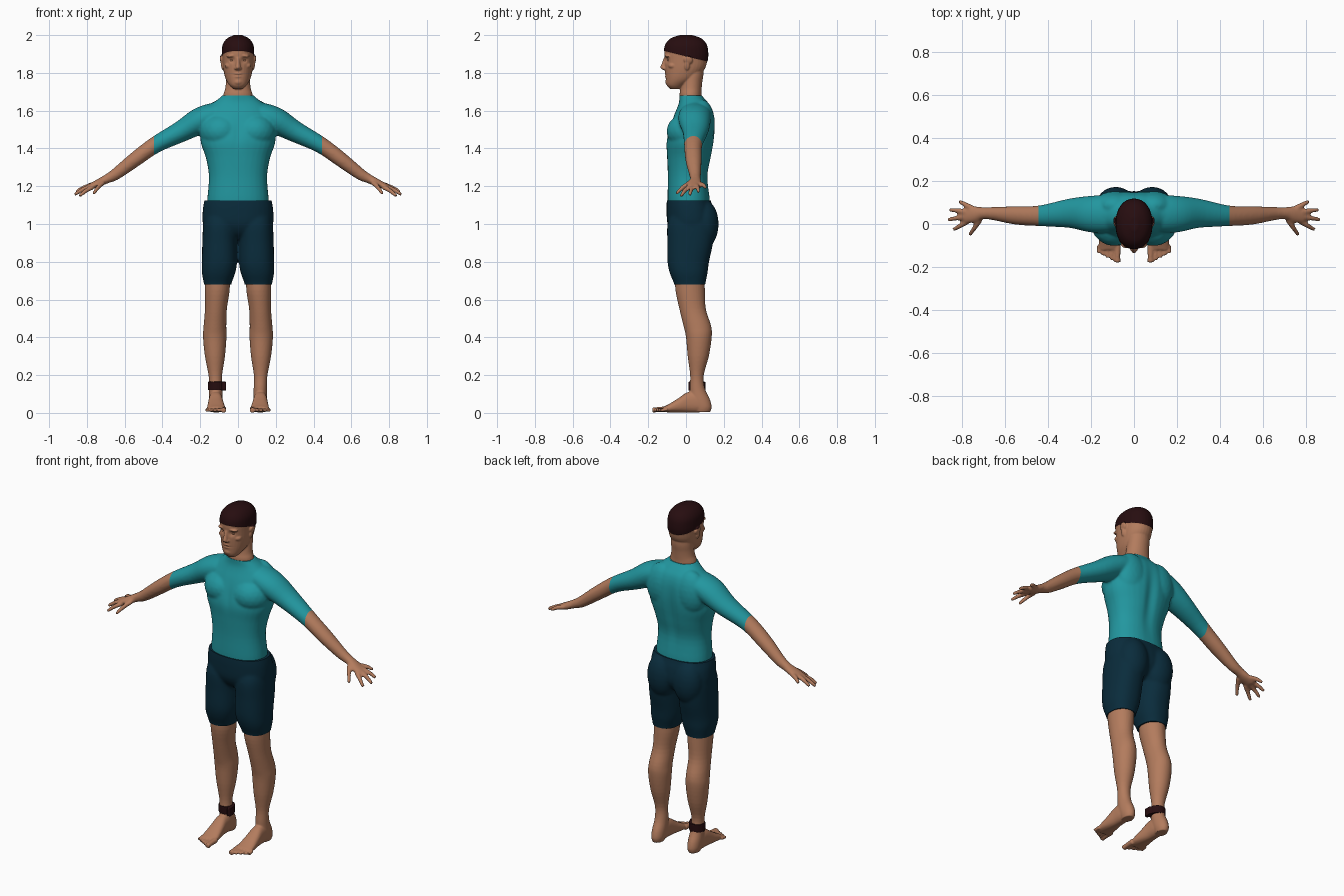
import bpy, bmesh, math
from mathutils import Vector, Matrix

if "Cube" in bpy.data.objects:
    bpy.data.objects.remove(bpy.data.objects["Cube"], do_unlink=True)

def material(name, rgb):
    m = bpy.data.materials.new(name)
    m.use_nodes = True
    m.diffuse_color = (*rgb, 1)
    bsdf = m.node_tree.nodes["Principled BSDF"]
    bsdf.inputs["Base Color"].default_value = (*rgb, 1)
    bsdf.inputs["Roughness"].default_value = 0.8
    return m

SKIN = material("skin", (0.45, 0.2, 0.11))
TEAL = material("teal_shirt", (0.016, 0.31, 0.35))
NAVY = material("navy_shorts", (0.003, 0.025, 0.045))
DARK = material("dark_hair", (0.02, 0.004, 0.005))
X, Y, Z = Vector((1, 0, 0)), Vector((0, 1, 0)), Vector((0, 0, 1))

def smooth_path(rows, steps=4):
    """Catmull-Rom through rows of numbers."""
    rows = [Vector(r) for r in rows]
    out = []
    for i in range(len(rows) - 1):
        a, b, c, d = rows[max(i - 1, 0)], rows[i], rows[i + 1], rows[min(i + 2, len(rows) - 1)]
        for k in range(steps):
            t = k / steps
            out.append(b + (c - a) * (t / 2) + (a * 2 - b * 5 + c * 4 - d) * (t * t / 2)
                       + (b * 3 - a - c * 3 + d) * (t ** 3 / 2))
    return out + [rows[-1]]

def tube(bm, rows, side=X, axis=None, power=2.0, s=1, n=32):
    """Closed loft; each row is x, y, z, radius along side, radius across."""
    rows = smooth_path([(r[0] * s, *r[1:]) for r in rows])
    axis = axis or Vector(rows[-1][:3]) - Vector(rows[0][:3])
    u = (side - axis * (side.dot(axis) / axis.length_squared)).normalized()
    w = axis.normalized().cross(u)
    wave = lambda f: math.copysign(abs(f) ** (2 / power), f)
    rings = []
    for r in rows:
        ring = []
        for k in range(n):
            a = math.tau * k / n
            ring.append(bm.verts.new(Vector(r[:3]) + u * r[3] * wave(math.cos(a)) + w * r[4] * wave(math.sin(a))))
        rings.append(ring)
    faces = [bm.faces.new((p[k], p[(k + 1) % n], q[(k + 1) % n], q[k]))
             for p, q in zip(rings, rings[1:]) for k in range(n)]
    faces += [bm.faces.new(rings[0]), bm.faces.new(rings[-1])]
    bmesh.ops.recalc_face_normals(bm, faces=faces)

def blob(bm, loc, radii, s=1, tilt=0):
    mat = Matrix.Translation((loc[0] * s, loc[1], loc[2])) @ Matrix.Rotation(tilt * s, 4, 'Y')
    bmesh.ops.create_icosphere(bm, subdivisions=3, radius=1, matrix=mat @ Matrix.Diagonal((*radii, 1)))

def finish(bm, name, mats, voxel, passes=4, shape=None, cuts=(), clips=(), rule=None):
    """Fuse the volumes, sculpt, cut along planes and colour by rule."""
    mesh = bpy.data.meshes.new(name)
    bm.to_mesh(mesh)
    ob = bpy.data.objects.new(name, mesh)
    bpy.context.collection.objects.link(ob)
    mod = ob.modifiers.new("fuse", 'REMESH')
    mod.mode, mod.voxel_size = 'VOXEL', voxel
    mod = ob.modifiers.new("soften", 'SMOOTH')
    mod.factor, mod.iterations = 0.5, passes
    fused = bpy.data.meshes.new_from_object(ob.evaluated_get(bpy.context.evaluated_depsgraph_get()))
    ob.modifiers.clear()
    bm.clear()
    bm.from_mesh(fused)
    bpy.data.meshes.remove(fused)
    if shape:
        bm.normal_update()
        for v in bm.verts:
            shape(v)
    for co, no, clip in [(*c, False) for c in cuts] + [(*c, True) for c in clips]:
        res = bmesh.ops.bisect_plane(bm, geom=bm.verts[:] + bm.edges[:] + bm.faces[:],
                                     plane_co=co, plane_no=no, clear_outer=clip)
        if clip:
            edges = [e for e in res["geom_cut"] if isinstance(e, bmesh.types.BMEdge)]
            bmesh.ops.holes_fill(bm, edges=edges, sides=0)
    for m in mats:
        mesh.materials.append(m)
    for f in bm.faces:
        f.material_index = rule(f.calc_center_median()) if rule else 0
    bm.to_mesh(mesh)
    bm.free()
    bpy.ops.object.select_all(action='DESELECT')
    ob.select_set(True)
    bpy.context.view_layer.objects.active = ob
    bpy.ops.object.shade_smooth_by_angle(angle=math.radians(50))

def bump(value, centre, width):
    return math.exp(-((value - centre) / width) ** 2)

# Shirt torso with bare forearms and hands
bm = bmesh.new()
tube(bm, [(0, .015, 1.07, .155, .1), (0, .015, 1.12, .163, .112), (0, .01, 1.25, .154, .106),
          (0, .017, 1.35, .17, .117), (0, .022, 1.43, .197, .126), (0, .032, 1.5, .197, .122),
          (0, .042, 1.57, .185, .108), (0, .045, 1.62, .155, .09), (0, .038, 1.65, .12, .074),
          (0, .025, 1.68, .083, .06), (0, .023, 1.7, .074, .057)], axis=Z, power=2.25)
fingers = [((.755, .075, 1.212), (.814, .106, 1.19)), ((.77, .056, 1.206), (.858, .066, 1.17)),
           ((.775, .036, 1.2), (.866, .02, 1.155)), ((.77, .014, 1.194), (.84, -.027, 1.147)),
           ((.715, .02, 1.218), (.765, -.052, 1.16))]
for s in (1, -1):
    tube(bm, [(.04, .05, 1.6, .07, .055), (.12, .048, 1.583, .085, .065), (.2, .046, 1.547, .085, .07),
              (.3, .05, 1.49, .068, .057), (.44, .038, 1.417, .048, .044), (.55, .04, 1.338, .043, .039),
              (.65, .048, 1.262, .031, .031), (.7, .05, 1.236, .028, .024), (.74, .045, 1.216, .038, .021),
              (.785, .042, 1.196, .038, .016)], side=Y, axis=Vector((.82 * s, 0, -.57)), s=s)
    for a, b in fingers:
        mid = [(p + q) / 2 for p, q in zip(a, b)]
        tube(bm, [(*a, .014, .014), (mid[0], mid[1], mid[2] + .006, .0125, .0125), (*b, .01, .01)],
             side=Y, s=s, n=12)
    blob(bm, (.09, .015, 1.49), (.115, .118, .1), s)
    blob(bm, (.09, .085, 1.53), (.1, .068, .13), s)
    blob(bm, (.12, .05, 1.6), (.1, .06, .045), s, tilt=.3)

def torso_grooves(v):
    if abs(v.co.x) < .15:
        if v.co.y > .05:
            v.co.y -= .012 * bump(v.co.x, 0, .03) * bump(v.co.z, 1.4, .17)
        elif v.co.y < -.04:
            v.co.y += .005 * bump(v.co.x, 0, .02) * bump(v.co.z, 1.48, .07)

CUFF = .445
finish(bm, "shirt_and_arms", [TEAL, SKIN], .0065, 10, torso_grooves, cuts=[(X * CUFF, X), (X * -CUFF, X)],
       clips=[(Z * 1.68, Z)], rule=lambda c: int(abs(c.x) > CUFF))

# Shorts
bm = bmesh.new()
tube(bm, [(0, .012, 1.17, .165, .11), (0, .015, 1.12, .179, .117), (0, .022, 1.07, .187, .125),
          (0, .027, 1.0, .186, .125), (0, .028, .95, .16, .1), (0, .028, .92, .1, .06)], axis=Z, power=2.3)
for s in (1, -1):
    tube(bm, [(.09, .03, 1.07, .08, .1), (.095, .026, 1.0, .089, .124), (.097, .022, .9, .092, .121),
              (.098, .012, .8, .093, .11), (.103, .014, .74, .088, .1), (.108, .02, .68, .072, .082),
              (.108, .02, .64, .07, .08)], axis=Z, power=2.3, s=s)
    blob(bm, (.085, .095, 1.0), (.088, .078, .13), s)
finish(bm, "shorts", [NAVY], .0075, 8, clips=[(Z * 1.125, Z), (Z * .68, -Z)])

# Bare legs and feet
def sole(v):
    v.co.z = max(v.co.z, 0)

for s, name in ((1, "left_leg"), (-1, "right_leg")):
    bm = bmesh.new()
    tube(bm, [(.11, .02, .73, .066, .078), (.11, .022, .65, .066, .078), (.117, .035, .55, .058, .07),
              (.122, .06, .46, .06, .073), (.123, .068, .4, .062, .068), (.122, .065, .3, .053, .056),
              (.12, .058, .2, .036, .036), (.118, .06, .13, .035, .04), (.118, .075, .07, .037, .052),
              (.118, .088, .03, .035, .048), (.118, .088, .004, .028, .04)], axis=Z, s=s)
    tube(bm, [(.118, .11, .04, .028, .032), (.118, .06, .055, .035, .053), (.118, .01, .056, .037, .054),
              (.117, -.04, .04, .043, .038), (.116, -.09, .025, .048, .022), (.116, -.12, .018, .043, .014)],
         axis=-Y, power=2.4, s=s)
    for i in range(5):
        x, r = .077 + i * .0205 + (i > 0) * .004, .016 if i == 0 else .0105
        tip = -.178 + .011 * i
        tube(bm, [(x, -.1, .02, r, r), (x, tip + .025, .017, r * .85, r * .85), (x, tip, .014, r, r * .9)],
             s=s, n=12)
    finish(bm, name, [SKIN], .005, 2, sole)

# Head, neck and cropped hair
bm = bmesh.new()
tube(bm, [(0, .028, 1.64, .08, .058), (0, .024, 1.685, .077, .058), (0, .027, 1.715, .068, .056),
          (0, .031, 1.75, .064, .055), (0, .036, 1.79, .063, .056), (0, .036, 1.84, .06, .056)], axis=Z)
tube(bm, [(0, -.055, 1.715, .026, .028), (0, -.052, 1.735, .046, .05), (0, -.026, 1.77, .066, .081),
          (0, -.006, 1.82, .078, .105), (0, 0, 1.87, .082, .113), (0, 0, 1.91, .083, .115),
          (0, 0, 1.95, .078, .107), (0, 0, 1.98, .056, .08), (0, 0, 1.998, .018, .03)], axis=Z, power=2.15)
tube(bm, [(0, -.108, 1.88, .009, .01), (0, -.115, 1.85, .011, .013), (0, -.119, 1.828, .014, .017),
          (0, -.108, 1.815, .013, .012)], axis=Z, n=16)
blob(bm, (0, -.088, 1.752), (.027, .022, .02))
blob(bm, (0, -.098, 1.795), (.026, .016, .007))
blob(bm, (0, -.096, 1.781), (.024, .016, .008))
for s in (1, -1):
    blob(bm, (.032, -.095, 1.89), (.03, .019, .009), s, tilt=.1)
    blob(bm, (.045, -.07, 1.838), (.026, .025, .018), s)
    blob(bm, (.011, -.113, 1.824), (.009, .012, .008), s)
    blob(bm, (.087, .012, 1.868), (.008, .024, .022), s, tilt=.2)
    blob(bm, (.084, .005, 1.838), (.006, .014, .025), s, tilt=.2)

HAIR_AT, HAIR_UP = Vector((0, -.1, 1.913)), Vector((0, .24, .97)).normalized()

def face(v):
    # eye sockets, mouth line and raised hair
    if v.co.y < -.05:
        v.co.y += .01 * bump(abs(v.co.x), .032, .014) * bump(v.co.z, 1.868, .014)
        v.co.y += .003 * bump(v.co.x, 0, .025) * bump(v.co.z, 1.788, .004)
    if (v.co - HAIR_AT).dot(HAIR_UP) > 0:
        v.co += v.normal * .003

finish(bm, "head", [SKIN, DARK], .004, 3, face, cuts=[(HAIR_AT, HAIR_UP)],
       rule=lambda c: int((c - HAIR_AT).dot(HAIR_UP) > 0))

# Eyes set in the sockets
for s, name in ((1, "left_eye"), (-1, "right_eye")):
    bm = bmesh.new()
    blob(bm, (.032, -.088, 1.867), (.013, .011, .007), s)
    finish(bm, name, [SKIN], .002, 1)

# Ankle band with its small case
bm = bmesh.new()
tube(bm, [(-.115, .06, .12, .045, .043), (-.115, .06, .165, .045, .043)], axis=Z, n=20)
bmesh.ops.create_cube(bm, size=1, matrix=Matrix.Translation((-.073, .035, .142)) @ Matrix.Diagonal((.02, .045, .046, 1)))
finish(bm, "ankle_band", [DARK], .004, 0)
